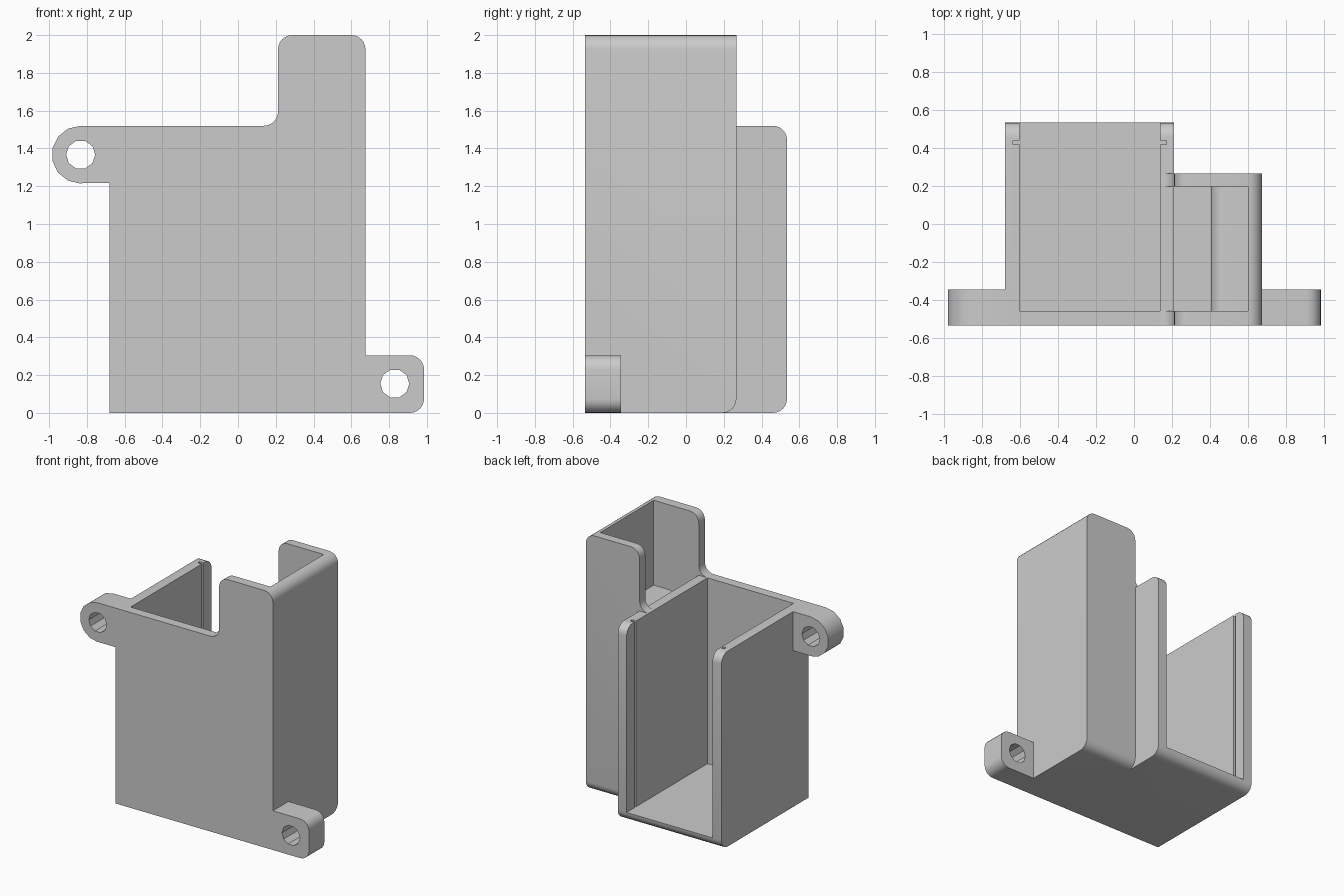
import bpy, bmesh, math
from mathutils import Vector

if "Cube" in bpy.data.objects:
    bpy.data.objects.remove(bpy.data.objects["Cube"], do_unlink=True)

grey = bpy.data.materials.new("plain grey")
grey.use_nodes = True
grey.diffuse_color = (0.6, 0.6, 0.6, 1)
grey.node_tree.nodes["Principled BSDF"].inputs["Base Color"].default_value = (0.6, 0.6, 0.6, 1)

R = 0.075       # rounding radius and wall thickness
FRONT = -0.535


def rounded(points, steps=6):
    """Outline from (u, v) or (u, v, radius) corners, with arcs at radii."""
    out = []
    for i, p in enumerate(points):
        c = Vector(p[:2])
        if len(p) == 2:
            out.append(c)
            continue
        r = p[2]
        a = (Vector(points[i - 1][:2]) - c).normalized()
        b = (Vector(points[(i + 1) % len(points)][:2]) - c).normalized()
        for k in range(steps + 1):
            t = k / steps * math.pi / 2
            out.append(c + a * r * (1 - math.sin(t)) + b * r * (1 - math.cos(t)))
    return out


def prism(name, outline, lo, hi, axis="y"):
    """Extrude an outline along y (in xz) or along x (in yz)."""
    bm = bmesh.new()
    place = (lambda u, v, d: (u, d, v)) if axis == "y" else (lambda u, v, d: (d, u, v))
    face = bm.faces.new([bm.verts.new(place(u, v, lo)) for u, v in outline])
    top = bmesh.ops.extrude_face_region(bm, geom=[face])["geom"]
    shift = Vector(place(0, 0, hi - lo))
    bmesh.ops.translate(bm, vec=shift, verts=[g for g in top if isinstance(g, bmesh.types.BMVert)])
    bmesh.ops.recalc_face_normals(bm, faces=bm.faces)
    mesh = bpy.data.meshes.new(name)
    bm.to_mesh(mesh)
    bm.free()
    mesh.materials.append(grey)
    ob = bpy.data.objects.new(name, mesh)
    bpy.context.collection.objects.link(ob)
    return ob


def block(name, x, y, z):
    return prism(name, [(x[0], z[0]), (x[1], z[0]), (x[1], z[1]), (x[0], z[1])], *y)


def circle(x, z, r, n, turn=0.0):
    return [(x + r * math.cos(turn + math.tau * i / n),
             z + r * math.sin(turn + math.tau * i / n)) for i in range(n)]


def combine(target, other, operation):
    mod = target.modifiers.new("combine", "BOOLEAN")
    mod.operation, mod.object, mod.solver = operation, other, "EXACT"
    bpy.context.view_layer.objects.active = target
    bpy.ops.object.modifier_apply(modifier=mod.name)
    bpy.data.objects.remove(other, do_unlink=True)


# Wide compartment, rounded along its back edges
holder = prism("holder_body", rounded([(FRONT, 0), (0.535, 0, R), (0.535, 1.52, R), (FRONT, 1.52)]),
               -0.68, 0.212, "x")

# Tall compartment, blended into the wide one
tall = prism("tall_compartment", rounded([(0.135, 0), (0.675, 0), (0.675, 2, R), (0.212, 2, R),
                                          (0.212, 1.52, R), (0.135, 1.52)]), FRONT, 0.267)
combine(tall, prism("tall_rounding", rounded([(FRONT, 0), (0.267, 0, R), (0.267, 2.1), (FRONT, 2.1)]),
                    0, 1, "x"), "INTERSECT")
combine(holder, tall, "UNION")

# Mounting ears
ear = prism("upper_ear", circle(-0.833, 1.367, 0.153, 14, math.pi / 14), FRONT, -0.345)
combine(ear, block("ear_web", (-0.833, -0.62), (FRONT, -0.345), (1.216, 1.52)), "UNION")
combine(holder, ear, "UNION")
combine(holder, prism("lower_ear", rounded([(0.64, 0), (0.985, 0, R), (0.985, 0.305, R), (0.64, 0.305)]),
                      FRONT, -0.345), "UNION")

# Wide cavity, open at the top and back, and its cover grooves
combine(holder, block("wide_cavity", (-0.603, 0.137), (-0.46, 0.8), (R, 2.2)), "DIFFERENCE")
for x in (-0.603, 0.137):
    combine(holder, block("groove", (x - 0.035, x + 0.035), (0.418, 0.44), (R, 1.8)), "DIFFERENCE")

# Tall cavity with a rounded ledge, and its open side
combine(holder, prism("tall_cavity", rounded([(0.212, R), (0.405, R), (0.405, 1.34, R), (0.6, 1.34),
                                              (0.6, 2.2), (0.212, 2.2)]), -0.46, 0.197), "DIFFERENCE")
combine(holder, block("side_opening", (0.1, 0.3), (-0.46, 0.197), (1.52, 2.2)), "DIFFERENCE")

# Screw holes
for x, z in ((-0.833, 1.367), (0.83, 0.155)):
    combine(holder, prism("screw_hole", circle(x, z, 0.077, 10), -0.7, -0.2), "DIFFERENCE")

bpy.ops.object.select_all(action="DESELECT")
holder.select_set(True)
bpy.context.view_layer.objects.active = holder
bpy.ops.object.shade_smooth_by_angle(angle=math.radians(30))
